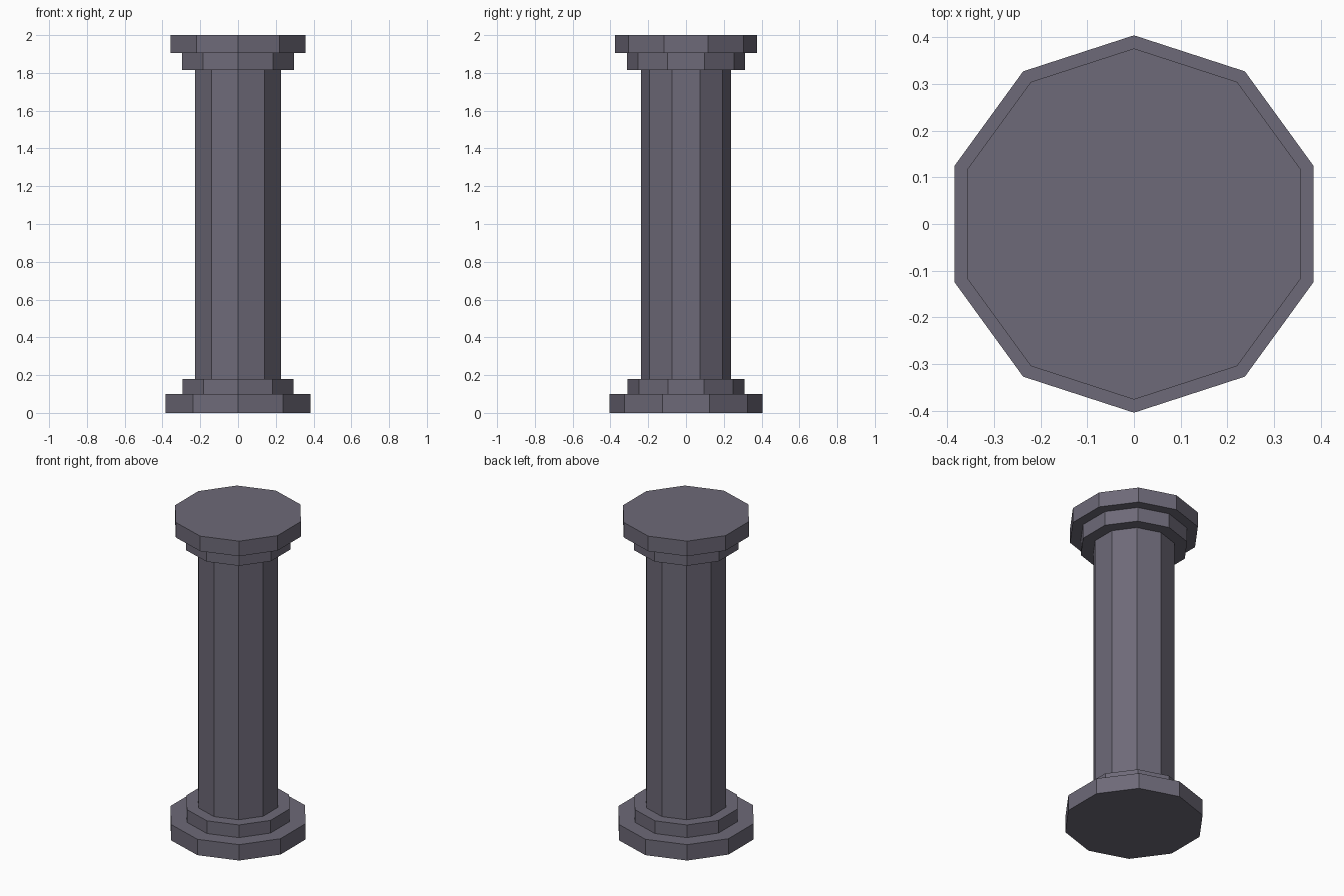
import bpy, math

if "Cube" in bpy.data.objects:
    bpy.data.objects.remove(bpy.data.objects["Cube"])

SIDES = 10

# Single stone colour
stone = bpy.data.materials.new("grey_stone")
stone.diffuse_color = (0.155, 0.144, 0.188, 1.0)
stone.use_nodes = True
stone.node_tree.nodes["Principled BSDF"].inputs["Base Color"].default_value = stone.diffuse_color


def drum(name, radius, z0, z1):
    """Flat-sided decagonal block with corners on the y axis."""
    bpy.ops.mesh.primitive_cylinder_add(
        vertices=SIDES, radius=radius, depth=z1 - z0,
        location=(0, 0, (z0 + z1) / 2))
    ob = bpy.context.object
    ob.name = name
    ob.data.materials.append(stone)
    return ob


# Base, shaft and capital, from the ground up
drum("base_plinth", 0.404, 0.0, 0.10)
drum("base_ring", 0.309, 0.10, 0.18)
drum("shaft", 0.239, 0.18, 1.815)
drum("neck_ring", 0.313, 1.815, 1.905)
drum("capital_slab", 0.376, 1.905, 2.0)
